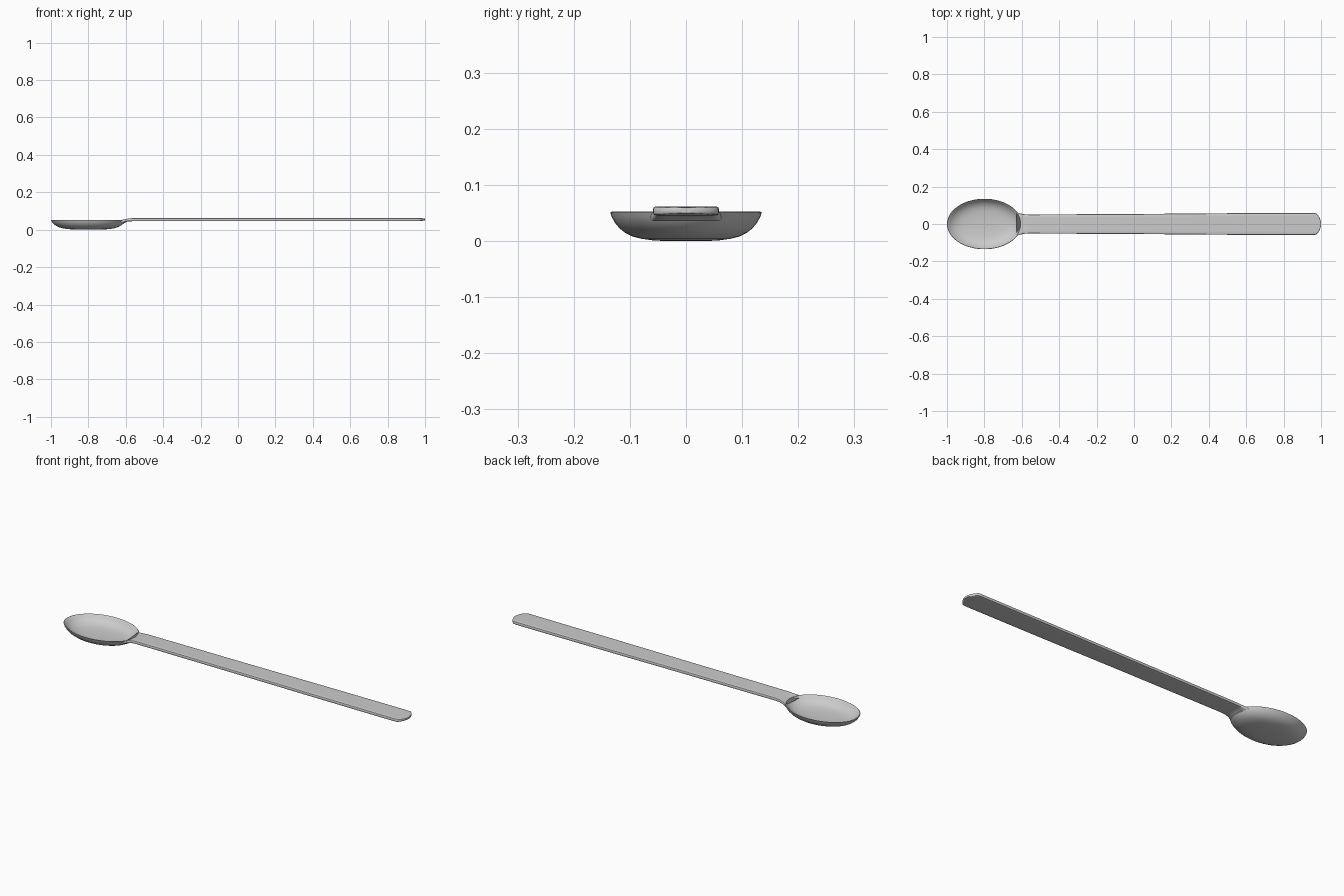
import bpy, bmesh, math

if "Cube" in bpy.data.objects:
    bpy.data.objects.remove(bpy.data.objects["Cube"])

CX, A, B = -0.8, 0.2, 0.135   # bowl centre and half sizes


def loft(name, rings):
    """Skin a list of equal closed rings and cap both ends."""
    bm = bmesh.new()
    vs = [[bm.verts.new(p) for p in r] for r in rings]
    n = len(vs[0])
    for a, b in zip(vs, vs[1:]):
        for i in range(n):
            j = (i + 1) % n
            bm.faces.new((a[i], a[j], b[j], b[i]))
    bm.faces.new(vs[0])
    bm.faces.new(vs[-1])
    bmesh.ops.recalc_face_normals(bm, faces=bm.faces)
    me = bpy.data.meshes.new(name)
    bm.to_mesh(me)
    bm.free()
    ob = bpy.data.objects.new(name, me)
    bpy.context.collection.objects.link(ob)
    bpy.ops.object.select_all(action='DESELECT')
    bpy.context.view_layer.objects.active = ob
    ob.select_set(True)
    bpy.ops.object.shade_smooth_by_angle(angle=math.radians(40))
    return ob


# Bowl: outer wall up to the rim, then the inner wall down (radius share, z)
profile = [(.2, 0), (.42, .001), (.58, .004), (.7, .008), (.8, .0145),
           (.88, .023), (.94, .033), (.98, .043), (1, .051), (.985, .0525),
           (.96, .050), (.92, .041), (.85, .031), (.76, .022), (.65, .016),
           (.5, .012), (.3, .010), (.1, .009)]
N = 64
loft("bowl", [[(CX + A * t * math.cos(2 * math.pi * i / N),
                B * t * math.sin(2 * math.pi * i / N), z)
               for i in range(N)] for t, z in profile])


# Handle: rounded flat bar, first sections wrap around the bowl rim
def section(x, w, z0, z1, wrap=0.0):
    c, ys = min(.006, w * .4), [-1, -.75, -.5, -.25, 0, .25, .5, .75, 1]
    m, q = (z1 - z0) * .3, w - c
    top = [(y * q, z1) for y in ys]
    bot = [(y * q, z0) for y in reversed(ys)]
    pts = top + [(w - c * .3, z1 - m * .3), (w, z1 - m), (w, z0 + m),
                 (w - c * .3, z0 + m * .3)] + bot
    pts += [(-w + c * .3, z0 + m * .3), (-w, z0 + m), (-w, z1 - m),
            (-w + c * .3, z1 - m * .3)]
    return [(x + wrap * (A * .97 * (math.sqrt(1 - (y / B) ** 2) - 1)), y, z)
            for y, z in pts]


loft("handle", [
    section(-.606, .063, .036, .052, 1),
    section(-.596, .056, .042, .056, .6),
    section(-.582, .052, .0445, .060, .2),
    section(-.56, .051, .0455, .062),
    section(0, .0535, .0455, .062),
    section(.5, .0575, .0455, .062),
    section(.95, .059, .0455, .062),
    section(.97, .058, .046, .062),
    section(.979, .052, .047, .0615),
    section(.988, .041, .048, .061),
    section(.995, .027, .049, .0605),
    section(1.0, .012, .050, .060)])
